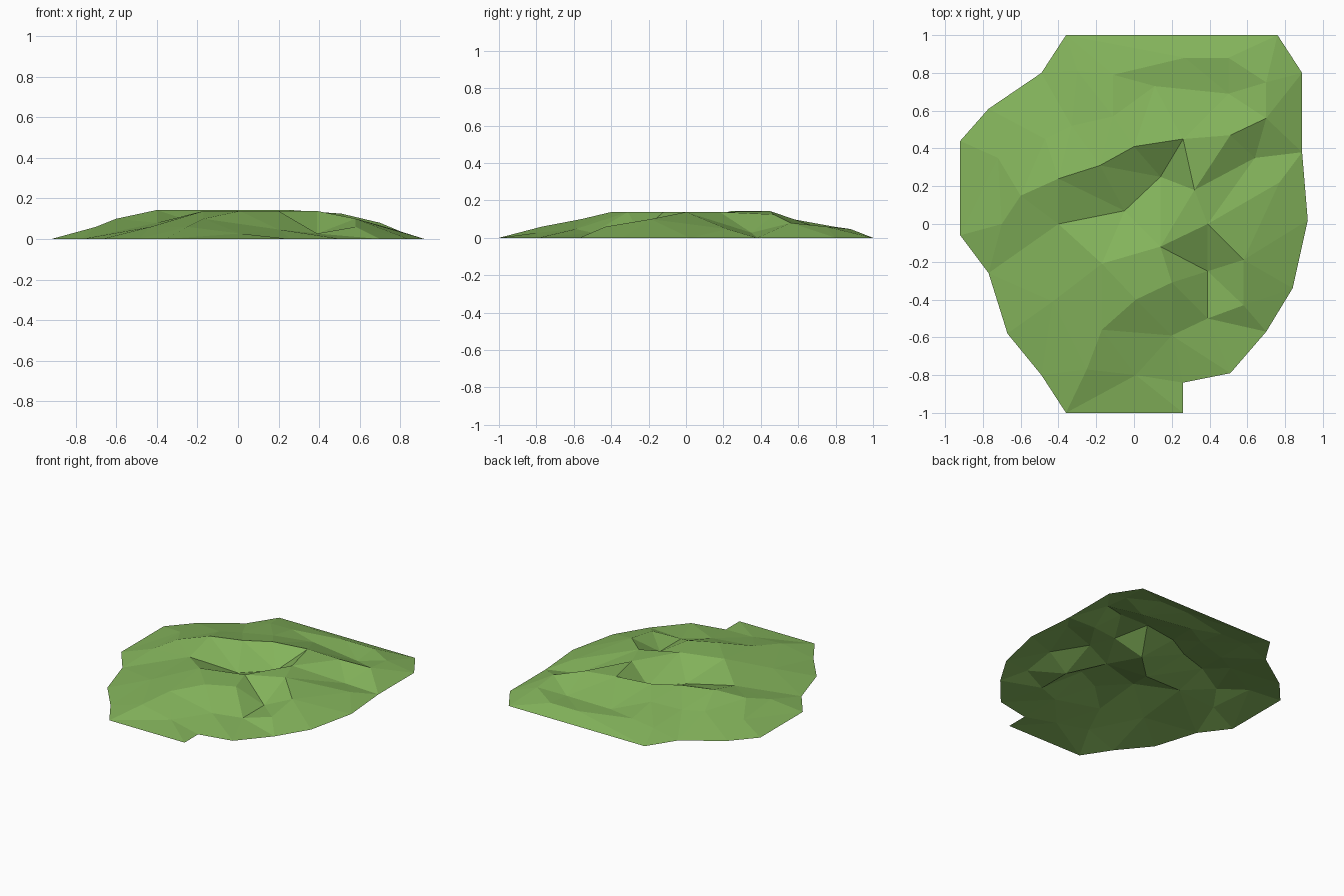
import bpy
import bmesh
from mathutils import Vector
from mathutils.geometry import delaunay_2d_cdt

default_cube = bpy.data.objects.get("Cube")
if default_cube:
    bpy.data.objects.remove(default_cube, do_unlink=True)

# Ground rim, counter-clockwise, resting on z = 0
rim = [(-.36, 1), (-.49, .8), (-.77, .61), (-.92, .44), (-.92, -.06), (-.77, -.26),
       (-.67, -.58), (-.49, -.8), (-.36, -1), (.26, -1), (.26, -.84), (.51, -.79),
       (.7, -.57), (.84, -.34), (.92, .02), (.89, .38), (.89, .8), (.76, 1)]

# Sharp ridge lines around the hollow and down the slopes
north_ridge = [(-.4, .24), (-.18, .31), (0, .41), (.26, .45), (.51, .47), (.7, .56)]
hollow_rim = [(.26, .45), (.32, .18), (.14, -.12), (-.17, -.21)]
hollow_floor = [(-.05, .07), (.14, .25)]
east_ridge = [(.14, -.12), (.39, 0), (.58, -.19), (.84, -.34)]
east_gully = [(.14, -.12), (.39, -.25)]
north_gully = [(.32, .18), (.64, .35), (.89, .38)]
south_ridge = [(-.25, -.77), (-.17, -.56), (.01, -.4), (.2, -.31), (.39, -.25)]
south_foot = [(.01, -.8), (.2, -.59), (.39, -.5), (.39, -.25)]
ridges = [north_ridge, hollow_rim, hollow_floor, east_ridge, east_gully,
          north_gully, south_ridge, south_foot]

# Hill points grouped by the height they share
contours = {
    .143: north_ridge[:4],
    .138: hollow_rim[1:] + south_ridge[2:4] + [east_ridge[1]],
    .125: [north_ridge[4]],
    .1: [south_ridge[1], east_ridge[2], (-.11, .57), (-.6, .15)],
    .08: [north_ridge[5], (-.47, .45), (-.33, .52), (-.4, 0)],
    .06: [south_ridge[0], (-.43, -.41), (-.11, .79), (-.7, 0), (.58, -.43), (.7, .75)],
    .047: [(-.3, .81), (.11, .73), (.27, .88), (.5, .88), (-.72, .35), (.2, -.59),
           (.77, .22)],
    .027: hollow_floor + [south_foot[0], south_foot[2], south_foot[3],
                          north_gully[1], (.5, .69)],
}

# Gather each plan position with its height
height = {point: 0.0 for point in rim}
for level, points in contours.items():
    for point in points:
        height[point] = level
plan = list(height)
index = {point: i for i, point in enumerate(plan)}

# Triangulate inside the rim while keeping the ridge lines as edges
edges = [(index[a], index[b]) for line in ridges for a, b in zip(line, line[1:])]
result = delaunay_2d_cdt([Vector(p) for p in plan], edges,
                         [[index[p] for p in rim]], 1, 1e-5)
flat_verts, triangles, sources = result[0], result[2], result[3]

bm = bmesh.new()
verts = []
for position, source in zip(flat_verts, sources):
    level = height[plan[source[0]]]
    verts.append(bm.verts.new((position.x, position.y, level)))
for triangle in triangles:
    bm.faces.new([verts[i] for i in triangle])

# Turn every facet to the sky and keep it flat shaded
bm.normal_update()
for face in bm.faces:
    face.smooth = False
    if face.normal.z < 0:
        face.normal_flip()

mesh = bpy.data.meshes.new("grassy_hill")
bm.to_mesh(mesh)
bm.free()
hill = bpy.data.objects.new("grassy_hill", mesh)
bpy.context.collection.objects.link(hill)

# Grass colour
grass = bpy.data.materials.new("grass_green")
grass.use_nodes = True
colour = (.23, .455, .105, 1)
grass.diffuse_color = colour
shader = grass.node_tree.nodes["Principled BSDF"]
shader.inputs["Base Color"].default_value = colour
mesh.materials.append(grass)
